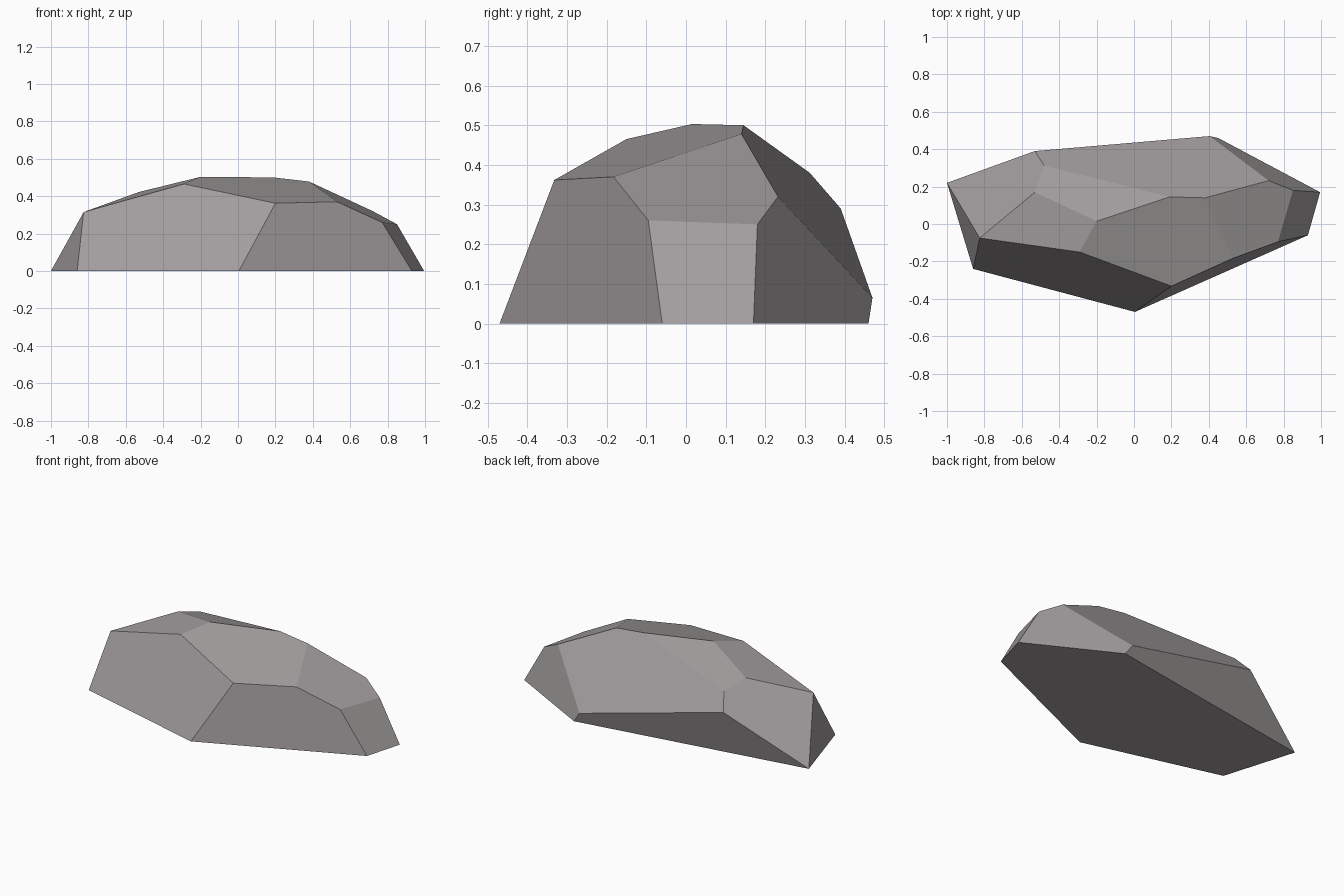
import bpy, bmesh, math

if "Cube" in bpy.data.objects:
    bpy.data.objects.remove(bpy.data.objects["Cube"])

# Stone colour
mat = bpy.data.materials.new("stone grey")
mat.diffuse_color = (0.36, 0.335, 0.34, 1)
mat.use_nodes = True
mat.node_tree.nodes["Principled BSDF"].inputs["Base Color"].default_value = mat.diffuse_color

# Footprint of the boulder on the ground
footprint = [(-1, .22), (-.86, -.24), (.005, -.47), (.93, -.06), (.995, .17), (.45, .46)]
# Shoulder corners, going round from the left
shoulder = [(-.825, -.075, .315), (.2, -.332, .362), (.53, -.183, .37), (.77, -.095, .26),
            (.85, .18, .25), (.72, .232, .32), (.405, .47, .065), (-.53, .39, .29)]
# Crown corners
crown = [(-.29, -.15, .465), (-.2, .015, .503), (.19, .145, .5), (.38, .14, .478),
         (-.48, .312, .38), (-.53, .17, .422)]

# The boulder is the convex hull of its corners, with flat facets merged
bm = bmesh.new()
for p in [(x, y, 0) for x, y in footprint] + shoulder + crown:
    bm.verts.new(p)
bmesh.ops.convex_hull(bm, input=bm.verts[:])
bmesh.ops.dissolve_limit(bm, angle_limit=math.radians(4), verts=bm.verts[:], edges=bm.edges[:])
bmesh.ops.recalc_face_normals(bm, faces=bm.faces[:])

mesh = bpy.data.meshes.new("boulder")
bm.to_mesh(mesh)
bm.free()
mesh.materials.append(mat)
bpy.context.collection.objects.link(bpy.data.objects.new("boulder", mesh))
